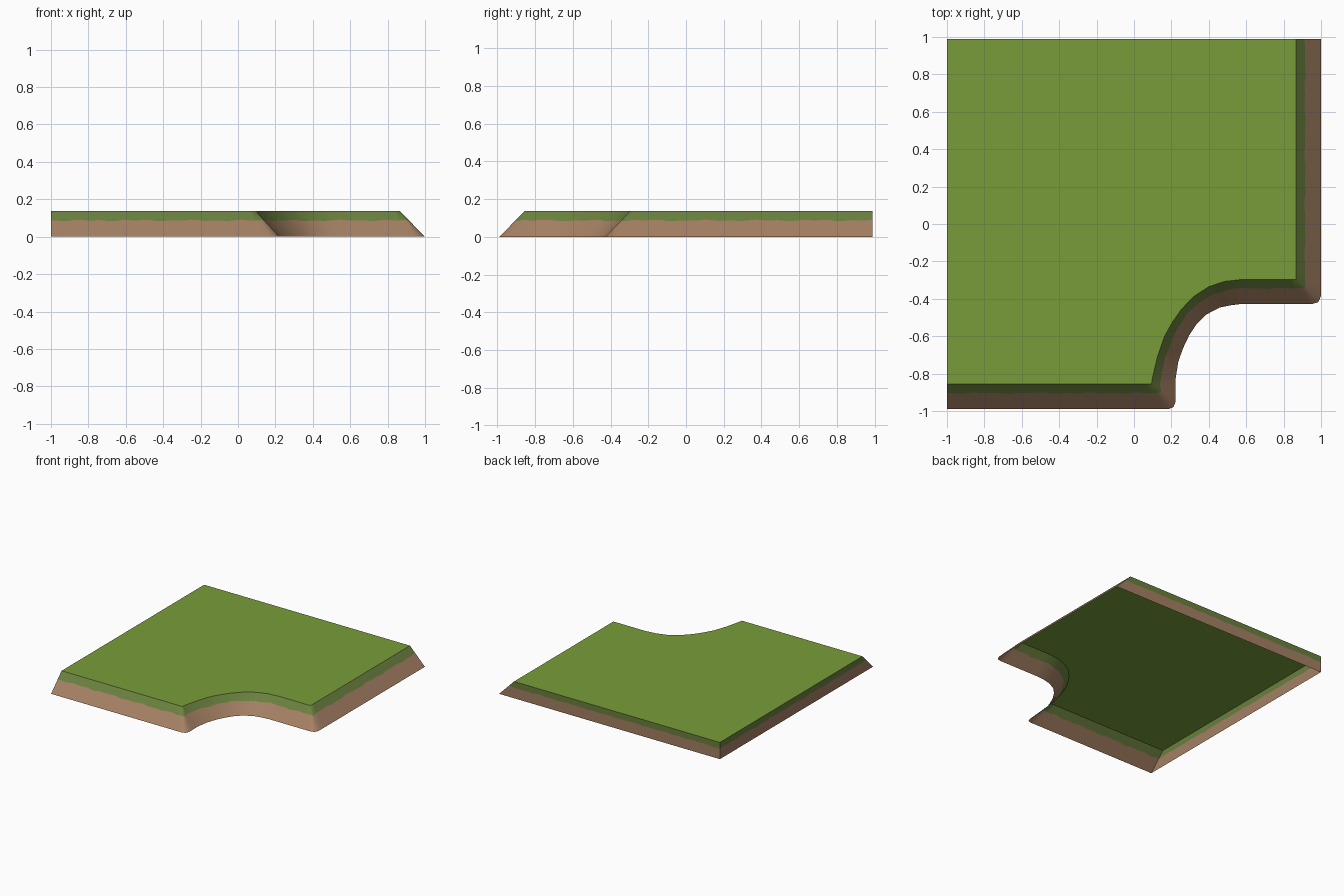
import bpy, bmesh, math

if "Cube" in bpy.data.objects:
    bpy.data.objects.remove(bpy.data.objects["Cube"])

H, RIM = 0.137, 0.087          # tile height, grass / soil boundary height

# Outline as (top x, top y, bottom x, bottom y), counter-clockwise
OUTLINE = [
    (-1, .99, -1, .99), (-1, -.855, -1, -.99),               # straight left wall
    (.094, -.855, .185, -.99), (.094, -.855, .212, -.978),   # rounded front corner
    (.094, -.855, .222, -.95), (.097, -.83, .222, -.83),
    (.125, -.71, .237, -.735), (.163, -.60, .262, -.665),    # scooped bite
    (.205, -.525, .295, -.595), (.254, -.455, .335, -.535),
    (.32, -.387, .385, -.485), (.40, -.335, .457, -.447),
    (.485, -.307, .52, -.434), (.58, -.296, .58, -.427),
    (.865, -.296, .955, -.427), (.865, -.296, .985, -.418),  # rounded right corner
    (.865, -.296, 1, -.385), (.865, .99, 1, .99),            # sloped right bank
]


def material(name, rgb):
    m = bpy.data.materials.new(name)
    m.diffuse_color = (*rgb, 1)
    m.use_nodes = True
    m.node_tree.nodes["Principled BSDF"].inputs["Base Color"].default_value = m.diffuse_color
    return m


def build(name, verts, faces, mat):
    mesh = bpy.data.meshes.new(name)
    bm = bmesh.new()
    vs = [bm.verts.new(v) for v in verts]
    for f in faces:
        bm.faces.new([vs[i] for i in f])
    bmesh.ops.remove_doubles(bm, verts=bm.verts[:], dist=1e-5)
    bmesh.ops.triangulate(bm, faces=[f for f in bm.faces if len(f.verts) > 4])
    bm.to_mesh(mesh)
    bm.free()
    mesh.materials.append(mat)
    ob = bpy.data.objects.new(name, mesh)
    bpy.context.collection.objects.link(ob)
    bpy.ops.object.select_all(action='DESELECT')
    ob.select_set(True)
    bpy.context.view_layer.objects.active = ob
    bpy.ops.object.shade_smooth_by_angle(angle=math.radians(35))


# Resample the outline so the boundary line can wobble
top, mid, low = [], [], []
for i, a in enumerate(OUTLINE):
    b = OUTLINE[(i + 1) % len(OUTLINE)]
    n = max(1, round(math.dist(a[2:], b[2:]) / .04))
    for k in range(n):
        tx, ty, bx, by = (p + (q - p) * k / n for p, q in zip(a, b))
        s = len(top)
        z = RIM + .0025 * math.sin(s * 1.9) + .002 * math.sin(s * .83)
        t = z / H
        top.append((tx, ty, H))
        mid.append((bx + (tx - bx) * t, by + (ty - by) * t, z))
        low.append((bx, by, 0))


def band(name, lower, upper, mat):
    n = len(lower)
    faces = [(i, (i + 1) % n, n + (i + 1) % n, n + i) for i in range(n)]
    build(name, lower + upper, faces, mat)


# Grass surface, using only the outline corners
corners = []
for p in OUTLINE:
    if (p[0], p[1], H) not in corners:
        corners.append((p[0], p[1], H))
build("grass_top", corners, [range(len(corners))], material("grass green", (.185, .335, .042)))

# Bank all around: olive rim above, soil below; underside stays open
band("grass_rim", mid, top, material("olive green", (.145, .215, .048)))
band("soil_bank", low, mid, material("soil brown", (.37, .215, .125)))
